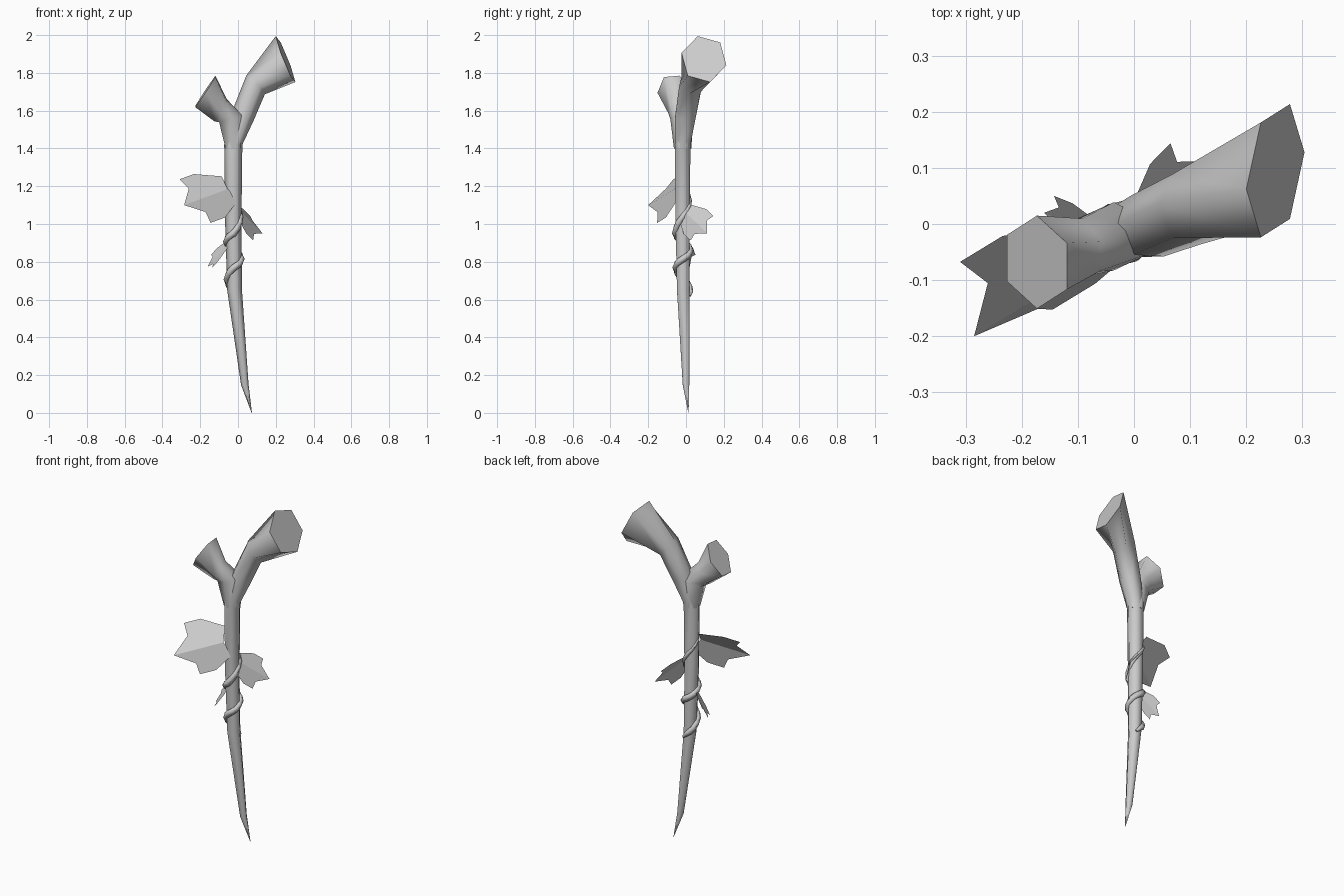
import bpy, bmesh
from math import sin, cos, radians
from mathutils import Vector

cube = bpy.data.objects.get("Cube")
if cube:
    bpy.data.objects.remove(cube)

SIDES = 6
grey = bpy.data.materials.new("plain_grey")
grey.use_nodes = True
tone = (0.6, 0.6, 0.6, 1)
grey.diffuse_color = tone
grey.node_tree.nodes["Principled BSDF"].inputs["Base Color"].default_value = tone


def finish(name, bm, recalc=True):
    if recalc:
        bmesh.ops.recalc_face_normals(bm, faces=bm.faces[:])
    mesh = bpy.data.meshes.new(name)
    bm.to_mesh(mesh)
    bm.free()
    mesh.materials.append(grey)
    obj = bpy.data.objects.new(name, mesh)
    bpy.context.collection.objects.link(obj)
    return obj


def loft(name, rings, ref, sides=SIDES, phase=0):
    """Skin rings of (centre, axis, radius, width factor) with flat end caps."""
    bm = bmesh.new()
    loops = []
    for centre, axis, radius, width in rings:
        n = Vector(axis).normalized()
        r = Vector(ref(centre) if callable(ref) else ref)
        u = (r - n * r.dot(n)).normalized()
        v = n.cross(u) * width
        loop = []
        for i in range(sides):
            a = radians(360 * i / sides + phase)
            loop.append(bm.verts.new(Vector(centre) + radius * (u * cos(a) + v * sin(a))))
        loops.append(loop)
    for a, b in zip(loops, loops[1:]):
        for i in range(sides):
            j = (i + 1) % sides
            bm.faces.new((a[i], a[j], b[j], b[i])).smooth = True
    bm.faces.new(loops[0][::-1])
    bm.faces.new(loops[-1])
    return finish(name, bm)


# Shaft, bending into the larger branch with a flared, cut end
UP = (0, 0, 1)
loft("shaft_and_large_branch", [
    ((0.073, 0.013, 0.0), UP, 0.001, 1),
    ((0.036, 0.0, 0.15), (-0.1, 0, 1), 0.02, 1),
    ((-0.018, -0.014, 0.65), (-0.06, 0, 1), 0.039, 1),
    ((-0.025, -0.018, 1.0), UP, 0.043, 1),
    ((-0.025, -0.018, 1.42), UP, 0.048, 1),
    ((0.025, -0.003, 1.57), (0.4, 0.1, 1), 0.062, 1),
    ((0.093, 0.026, 1.737), (0.7, 0.15, 0.65), 0.071, 0.95),
    ((0.252, 0.095, 1.873), (0.93, -0.1, 0.37), 0.136, 0.9),
], ref=(-1, 0, 0))

# Smaller branch
loft("small_branch", [
    ((-0.026, -0.018, 1.40), UP, 0.046, 1),
    ((-0.036, -0.022, 1.555), (-0.25, 0, 1), 0.076, 0.8),
    ((-0.092, -0.042, 1.602), (-0.85, -0.15, 0.5), 0.072, 0.75),
    ((-0.173, -0.068, 1.702), (-0.83, -0.05, 0.55), 0.111, 0.75),
], ref=(1, 0, 0), phase=30)


# Vine winding round the shaft
def shaft_axis(z):
    return Vector((-0.018 - 0.02 * (z - 0.65), -0.014 - 0.01 * (z - 0.65), z))


keys = [(60, 0.62), (270, 0.77), (630, 0.95), (900, 1.21)]
path = []
for (a0, z0), (a1, z1) in zip(keys, keys[1:]):
    steps = round((a1 - a0) / 30)
    for i in range(steps):
        t = i / steps
        path.append((a0 + (a1 - a0) * t, z0 + (z1 - z0) * t))
path.append(keys[-1])
points = [shaft_axis(z) + 0.041 * Vector((cos(radians(a)), sin(radians(a)), 0))
          for a, z in path]
rings = []
last = len(points) - 1
for i, p in enumerate(points):
    axis = points[min(i + 1, last)] - points[max(i - 1, 0)]
    grow = min(1, 0.4 + 0.3 * i, 0.35 + (last - i) / 12)
    rings.append((p, axis, 0.016 * grow, 1.2))
loft("vine", rings, ref=lambda c: c - shaft_axis(c.z), sides=5)

# Three-lobed leaves: half outline in (length, width), mirrored over the midrib
HALF = [(-0.06, 0.27), (0.42, 0.5), (0.75, 0.5), (0.70, 0.27)]


def leaf(name, base, mid, side, fold):
    base, mid, side, fold = map(Vector, (base, mid, side, fold))
    bm = bmesh.new()
    root, tip = bm.verts.new(base), bm.verts.new(base + mid)
    for s in (1, -1):
        edge = [bm.verts.new(base + mid * a + side * (b * s) + fold * b) for a, b in HALF]
        outline = [root] + edge + [tip]
        bm.faces.new(outline[::s])
    return finish(name, bm, recalc=False)


leaf("large_leaf", (-0.055, -0.06, 1.185), (-0.23, -0.14, -0.085),
     (-0.165, 0.085, 0.23), (0, 0.11, 0))
leaf("left_leaf", (0.02, 0, 1.06), (0.11, 0.112, -0.11),
     (-0.015, 0.12, 0.13), (-0.06, 0, 0))
leaf("small_leaf", (-0.06, -0.02, 0.885), (-0.1, 0.04, -0.11),
     (-0.005, 0.08, 0.07), (-0.01, 0, 0))
